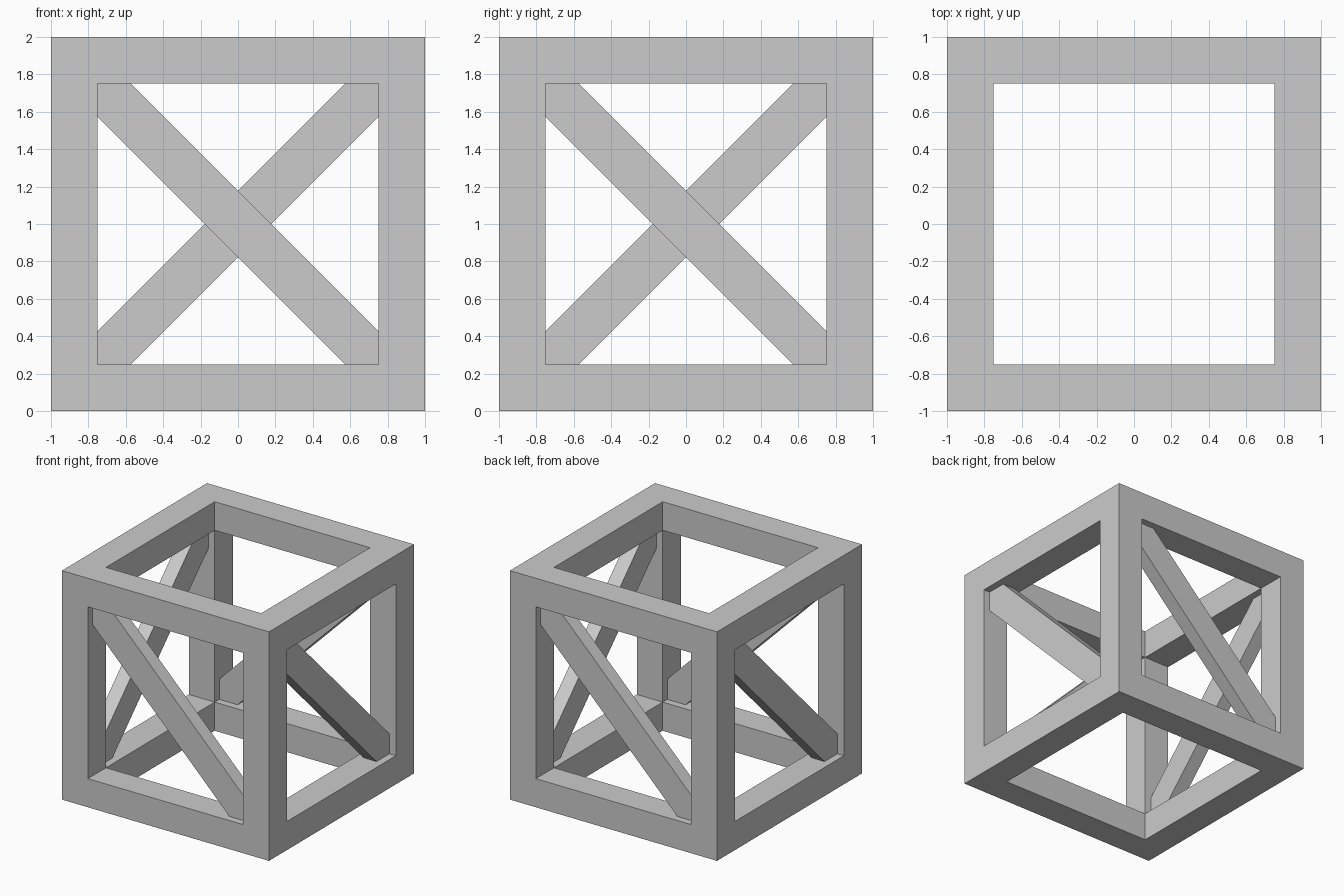
import bpy, bmesh
from math import pi
from itertools import product
from mathutils import Matrix

if "Cube" in bpy.data.objects:
    bpy.data.objects.remove(bpy.data.objects["Cube"])

OUT, INN = 1.0, 0.75           # outer and opening half-widths
A = 0.177                      # brace corner cut along the opening edge
Y0, Y1 = -0.9375, -0.8125      # brace front and back planes


def finish(name, bm):
    bmesh.ops.remove_doubles(bm, verts=bm.verts, dist=1e-4)
    bmesh.ops.recalc_face_normals(bm, faces=bm.faces)
    me = bpy.data.meshes.new(name)
    bm.to_mesh(me)
    bm.free()
    ob = bpy.data.objects.new(name, me)
    bpy.context.collection.objects.link(ob)
    return ob


# Cube frame: seamless skin over the corner and edge cells of a 3x3x3 grid
cuts = [-OUT, -INN, INN, OUT]


def solid(c):
    return all(0 <= i <= 2 for i in c) and list(c).count(1) <= 1


bm = bmesh.new()
for cell in product(range(3), repeat=3):
    if not solid(cell):
        continue
    for axis, side in product(range(3), (0, 1)):
        near = list(cell)
        near[axis] += 1 if side else -1
        if solid(near):
            continue
        u, v = [k for k in range(3) if k != axis]
        quad = []
        for du, dv in ((0, 0), (1, 0), (1, 1), (0, 1)):
            p = list(cell)
            p[axis] += side
            p[u] += du
            p[v] += dv
            co = [cuts[i] for i in p]
            quad.append(bm.verts.new((co[0], co[1], co[2] + 1)))
        bm.faces.new(quad)
finish("cube_frame", bm)

# Diagonal braces: one recessed plank per side, trimmed to the opening
half = [(-INN, INN - A), (-INN, INN), (-INN + A, INN)]
profile = half + [(-x, -z) for x, z in half]
for i, side in enumerate(("front", "right", "back", "left")):
    bm = bmesh.new()
    face = bm.faces.new([bm.verts.new((x, Y0, z + 1)) for x, z in profile])
    ext = bmesh.ops.extrude_face_region(bm, geom=[face], use_keep_orig=True)
    moved = [g for g in ext["geom"] if isinstance(g, bmesh.types.BMVert)]
    bmesh.ops.translate(bm, verts=moved, vec=(0, Y1 - Y0, 0))
    bm.transform(Matrix.Rotation(i * pi / 2, 4, 'Z'))
    finish(side + "_brace", bm)
